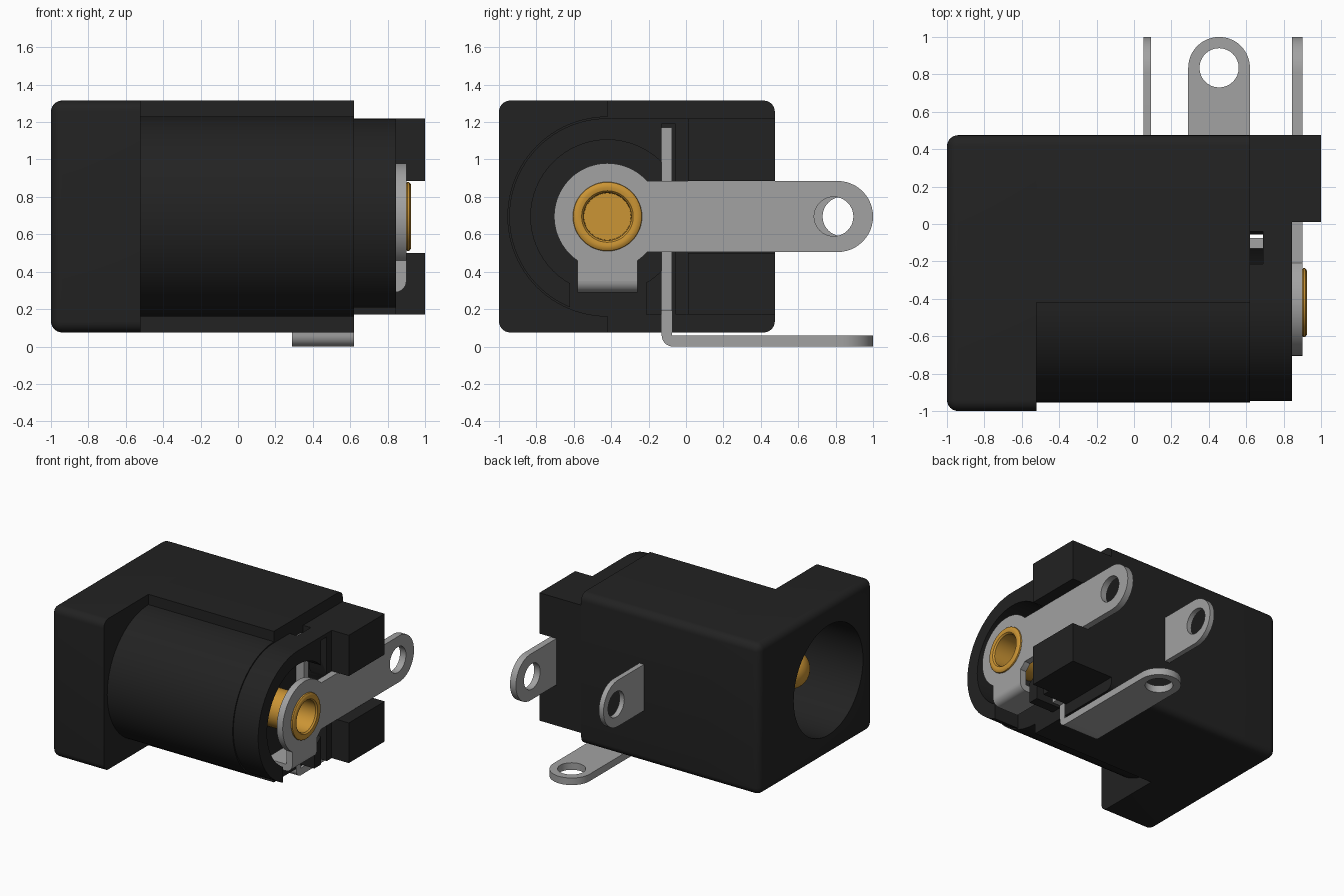
import bpy, bmesh, math
from mathutils import Matrix

old = bpy.data.objects.get("Cube")
if old:
    bpy.data.objects.remove(old, do_unlink=True)


def material(name, rgb, metallic=0.0, rough=0.5):
    m = bpy.data.materials.new(name)
    m.use_nodes = True
    m.diffuse_color = (*rgb, 1)
    b = m.node_tree.nodes["Principled BSDF"]
    b.inputs["Base Color"].default_value = (*rgb, 1)
    b.inputs["Roughness"].default_value = rough
    return m


BLACK = material("black plastic", (0.016, 0.016, 0.016))
STEEL = material("grey metal", (0.36, 0.36, 0.36))
GOLD = material("gold metal", (0.60, 0.30, 0.035))

CY, CZ = -0.42, 0.695          # barrel axis
# Sketch planes: columns give the directions of sketch x, sketch y and extrusion
PLANES = {
    "yz": Matrix(((0, 0, 1, 0), (1, 0, 0, 0), (0, 1, 0, 0), (0, 0, 0, 1))),
    "xz": Matrix(((1, 0, 0, 0), (0, 0, -1, 0), (0, 1, 0, 0), (0, 0, 0, 1))),
    "xy": Matrix.Identity(4),
}


def arc(cx, cy, r, a0, a1, n=16):
    pts = []
    for i in range(n + 1):
        a = math.radians(a0 + (a1 - a0) * i / n)
        pts.append((cx + r * math.cos(a), cy + r * math.sin(a)))
    return pts


def circle(cx, cy, r, n=64):
    return arc(cx, cy, r, 0, 360 * (n - 1) / n, n - 1)


def finish(bm, name, mat):
    bmesh.ops.remove_doubles(bm, verts=bm.verts[:], dist=1e-5)
    bmesh.ops.recalc_face_normals(bm, faces=bm.faces[:])
    me = bpy.data.meshes.new(name)
    bm.to_mesh(me)
    bm.free()
    me.materials.append(mat)
    ob = bpy.data.objects.new(name, me)
    bpy.context.collection.objects.link(ob)
    return ob


def extrude(name, mat, plane, w0, w1, *loops):
    """Extrude an outline, with optional hole loops, from w0 to w1."""
    cu = bpy.data.curves.new(name + "_sketch", "CURVE")
    cu.dimensions, cu.fill_mode, cu.extrude = "2D", "BOTH", (w1 - w0) / 2
    for loop in loops:
        sp = cu.splines.new("POLY")
        sp.points.add(len(loop) - 1)
        for p, (u, v) in zip(sp.points, loop):
            p.co = (u, v, 0, 1)
        sp.use_cyclic_u = True
    tmp = bpy.data.objects.new(name + "_sketch", cu)
    bpy.context.collection.objects.link(tmp)
    bpy.context.view_layer.update()
    me = bpy.data.meshes.new_from_object(tmp.evaluated_get(bpy.context.evaluated_depsgraph_get()))
    bm = bmesh.new()
    bm.from_mesh(me)
    bm.transform(PLANES[plane] @ Matrix.Translation((0, 0, (w0 + w1) / 2)))
    bpy.data.objects.remove(tmp, do_unlink=True)
    bpy.data.curves.remove(cu)
    bpy.data.meshes.remove(me)
    return finish(bm, name, mat)


def box(name, mat, x, y, z, round_r=0):
    bm = bmesh.new()
    bmesh.ops.create_cube(bm, size=1)
    for v in bm.verts:
        v.co = [a[0] if c < 0 else a[1] for c, a in zip(v.co, (x, y, z))]
    if round_r:  # keep the rear face sharp
        edges = [e for e in bm.edges if min(v.co.x for v in e.verts) < x[1] - 1e-4]
        bmesh.ops.bevel(bm, geom=edges, offset=round_r, segments=6, profile=0.5, affect="EDGES")
    return finish(bm, name, mat)


def cut(ob, *cutters):
    for c in cutters:
        m = ob.modifiers.new("cut", "BOOLEAN")
        m.operation, m.solver, m.object = "DIFFERENCE", "EXACT", c
        bpy.context.view_layer.update()
        dg = bpy.context.evaluated_depsgraph_get()
        me = bpy.data.meshes.new_from_object(ob.evaluated_get(dg))
        ob.modifiers.clear()
        ob.data = me
        bpy.data.objects.remove(c, do_unlink=True)


def lathe(name, mat, profile, steps=48):
    """Spin (x, radius) points about the barrel axis."""
    bm = bmesh.new()
    vs = [bm.verts.new((x, CY + r, CZ)) for x, r in profile]
    es = [bm.edges.new(p) for p in zip(vs, vs[1:])]
    bmesh.ops.spin(bm, geom=vs + es, cent=(0, CY, CZ), axis=(1, 0, 0),
                   angle=2 * math.pi, steps=steps)
    return finish(bm, name, mat)


# --- Housing ---
bore = circle(CY, CZ, 0.45)
flange = box("front_flange", BLACK, (-1, -0.52), (-1, 0.475), (0.075, 1.315), 0.06)
cut(flange, extrude("bore_cutter", BLACK, "yz", -1.2, -0.4, bore))

section = (arc(CY, CZ, 0.535, 90, 270, 48) + [(CY, 0.075)]
           + arc(0.415, 0.135, 0.06, -90, 0, 6) + arc(0.415, 1.255, 0.06, 0, 90, 6)
           + [(CY, 1.315)])
extrude("barrel_body", BLACK, "yz", -0.52, 0.40, section, bore)
extrude("barrel_end_wall", BLACK, "yz", 0.40, 0.62, section)

# Open rear collar with terminal slots
collar = arc(CY, CZ, 0.525, 90, 270, 48) + [(0.475, 0.17), (0.475, 1.22)]
rear = extrude("rear_collar", BLACK, "yz", 0.62, 0.845, collar, circle(CY, CZ, 0.41))
cut(rear,
    box("top_slot", BLACK, (0.5, 0.69), (-0.215, -0.04), (0.8, 1.4)),
    box("contact_slot", BLACK, (0.5, 1), (-0.132, -0.055), (0, 1.19)),
    box("tab_notch", BLACK, (0.5, 1), (-0.62, -0.215), (0, 0.35)))

for label, z in (("lower", (0.17, 0.50)), ("upper", (0.885, 1.22))):
    box(label + "_rear_block", BLACK, (0.845, 1.0), (0.01, 0.475), z)

# --- Centre pin with riveted rear rim ---
dome = [(-0.66 - 0.14 * math.cos(a), 0.15 * math.sin(a))
        for a in (math.radians(90 * i / 8) for i in range(9))]
lathe("centre_pin", GOLD, dome + [
    (0.90, 0.15), (0.90, 0.178), (0.906, 0.185), (0.916, 0.183), (0.924, 0.172),
    (0.926, 0.155), (0.922, 0.138), (0.910, 0.128), (0.74, 0.125), (0.74, 0)])

# --- Pin terminal: ring, strap and solder eye ---
R = 0.285
a_strap = math.degrees(math.asin(0.19 / R))
a_tab = math.degrees(math.acos(0.16 / R))
outline = (arc(0.81, CZ, 0.19, -90, 90, 24)
           + arc(CY, CZ, R, a_strap, 180 + a_tab, 40)
           + [(-0.58, 0.35), (-0.26, 0.35)]
           + arc(CY, CZ, R, -a_tab, -a_strap, 4))
extrude("pin_terminal", STEEL, "yz", 0.846, 0.90, outline,
        circle(0.79, CZ, 0.105, 32), circle(CY, CZ, 0.14, 32))
tab = ([(0.846, 0.35), (0.90, 0.35)] + arc(0.84, 0.35, 0.06, 0, -90, 8)
       + [(0.66, 0.29), (0.66, 0.345), (0.84, 0.345)])
extrude("pin_terminal_tab", STEEL, "xz", 0.26, 0.58, tab)

# --- Side terminal ---
extrude("side_terminal", STEEL, "yz", 0.05, 0.092,
        [(0.40, 0.505)] + arc(0.81, CZ, 0.19, -90, 90, 24) + [(0.40, 0.885)],
        circle(0.835, CZ, 0.105, 32))

# --- Bottom terminal bent up into the switch contact ---
extrude("bottom_terminal", STEEL, "xy", 0, 0.058,
        [(0.62, -0.02)] + arc(0.455, 0.835, 0.165, 0, 180, 24) + [(0.29, -0.02)],
        circle(0.455, 0.835, 0.105, 32))
bend = ([(-0.02, 0.058), (-0.02, 0)] + arc(-0.07, 0.06, 0.06, -90, -180, 8)
        + [(-0.13, 1.17), (-0.075, 1.17), (-0.075, 0.058)])
extrude("contact_upright", STEEL, "yz", 0.29, 0.621, bend)
box("contact_edge", STEEL, (0.621, 0.692), (-0.13, -0.075), (0.19, 1.17))

# --- Smooth the round surfaces, keep edges sharp ---
bpy.ops.object.select_all(action="DESELECT")
for ob in bpy.context.collection.objects:
    if ob.type == "MESH" and ob.data.materials and ob.data.materials[0] in (BLACK, STEEL, GOLD):
        ob.select_set(True)
        bpy.context.view_layer.objects.active = ob
bpy.ops.object.shade_smooth_by_angle(angle=math.radians(30))
